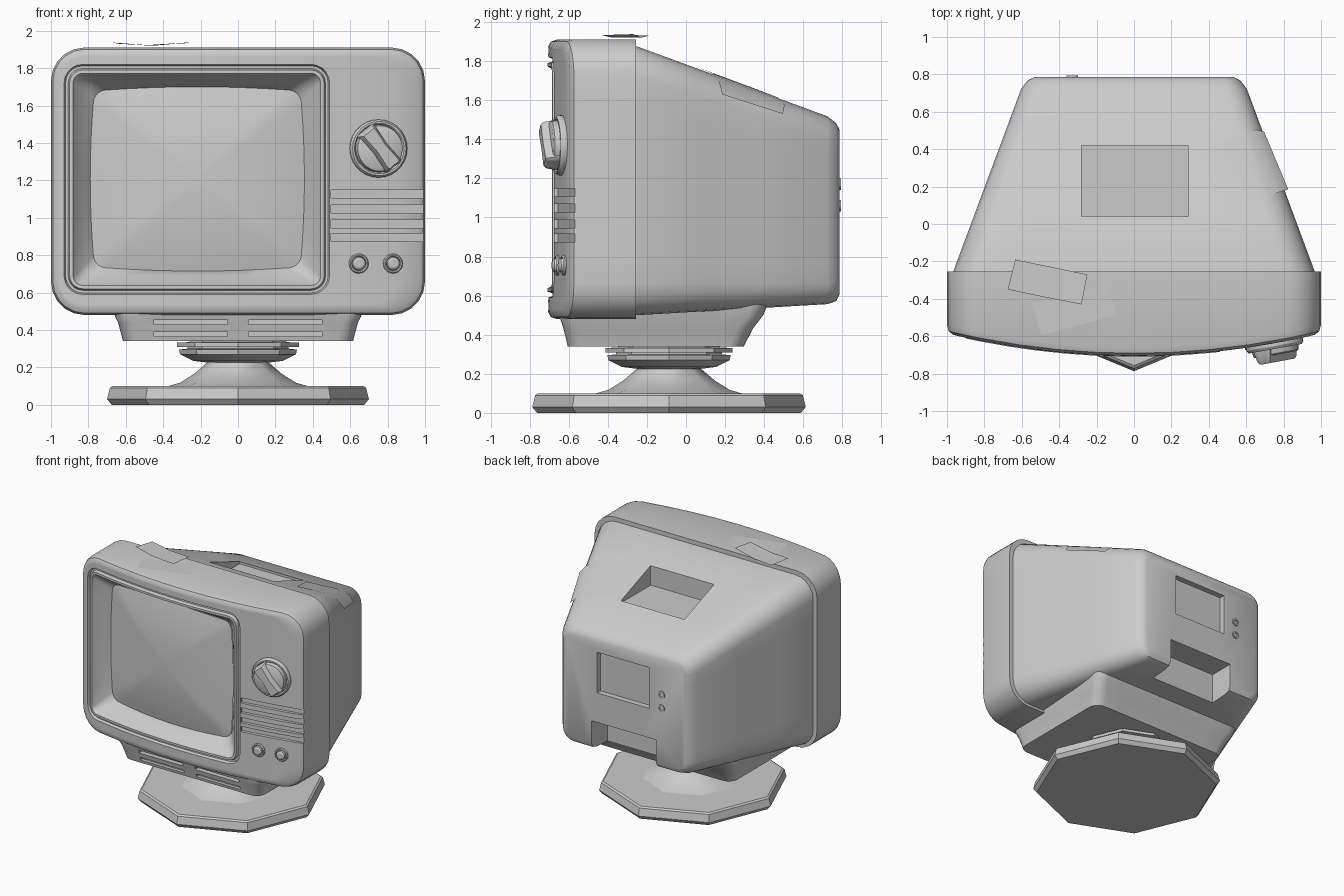
import bpy, bmesh
from math import sin, cos, pi, radians
from mathutils import Matrix, Vector

if "Cube" in bpy.data.objects:
    bpy.data.objects.remove(bpy.data.objects["Cube"])


def finish(name, bm, smooth=32, recalc=True):
    if recalc:
        bmesh.ops.recalc_face_normals(bm, faces=bm.faces)
    me = bpy.data.meshes.new(name)
    bm.to_mesh(me)
    bm.free()
    ob = bpy.data.objects.new(name, me)
    bpy.context.collection.objects.link(ob)
    shade(ob, smooth)
    return ob


def shade(ob, angle=32):
    bpy.ops.object.select_all(action='DESELECT')
    ob.select_set(True)
    bpy.context.view_layer.objects.active = ob
    bpy.ops.object.shade_smooth_by_angle(angle=radians(angle))


def loop(a0, a1, b0, b1, r, inset=0, bow=0, k=5, m=8):
    """Rounded rectangle outline with m divisions per side; bow swells the sides."""
    a0, a1, b0, b1 = a0 + inset, a1 - inset, b0 + inset, b1 - inset
    r = max(r - inset, 0.01)
    ca, cb, pts = (a0 + a1) / 2, (b0 + b1) / 2, []
    centres = [(a1 - r, b1 - r), (a0 + r, b1 - r), (a0 + r, b0 + r), (a1 - r, b0 + r)]
    for q, (x, y) in enumerate(centres):
        arc = [(x + r * cos((q + i / k) * pi / 2), y + r * sin((q + i / k) * pi / 2)) for i in range(k + 1)]
        nx, ny = centres[(q + 1) % 4]
        t = (q + 1) * pi / 2
        s, e = arc[-1], (nx + r * cos(t), ny + r * sin(t))
        pts += arc + [(s[0] + (e[0] - s[0]) * i / m, s[1] + (e[1] - s[1]) * i / m) for i in range(1, m)]
    ha, hb = (a1 - a0) / 2, (b1 - b0) / 2
    return [(a - bow * (a - ca) / ha * ((b - cb) / hb) ** 2,
             b - bow * (b - cb) / hb * ((a - ca) / ha) ** 2) for a, b in pts]


def lerp(A, B, t):
    return [tuple(p + (q - p) * t for p, q in zip(u, v)) for u, v in zip(A, B)]


def loft(name, rings, caps=(True, True), smooth=32):
    bm = bmesh.new()
    vs = [[bm.verts.new(p) for p in ring] for ring in rings]
    n = len(rings[0])
    for A, B in zip(vs, vs[1:]):
        for i in range(n):
            bm.faces.new((A[i], A[(i + 1) % n], B[(i + 1) % n], B[i]))
    for c, v in zip(caps, (vs[0], vs[-1])):
        if c:
            bm.faces.new(v)
    return finish(name, bm, smooth)


def lathe(name, profile, n, mat=Matrix(), smooth=32):
    return loft(name, [[mat @ Vector((r * cos(2 * pi * i / n), r * sin(2 * pi * i / n), z))
                        for i in range(n)] for r, z in profile], smooth=smooth)


def box_bm(bm, lo, hi, mat=Matrix()):
    c = [(a + b) / 2 for a, b in zip(lo, hi)]
    s = [b - a for a, b in zip(lo, hi)]
    bmesh.ops.create_cube(bm, size=1, matrix=mat @ Matrix.Translation(c) @ Matrix.Diagonal((*s, 1)))


def carve(ob, bm):
    cutter = finish("cutter", bm)
    cutter.hide_render = True
    mod = ob.modifiers.new("carve", 'BOOLEAN')
    mod.operation, mod.solver, mod.object = 'DIFFERENCE', 'EXACT', cutter
    bpy.context.view_layer.objects.active = ob
    bpy.ops.object.modifier_apply(modifier="carve")
    bpy.data.objects.remove(cutter)
    shade(ob)


def front(x):
    return -0.705 + 0.12 * x * x


def on_front(pts, d):
    return [(x, front(x) + d, z) for x, z in pts]


def flat(pts, y):
    return [(x, y, z) for x, z in pts]


# front bezel: shell, bowed face, stepped rim and sloping screen recess
OUT = (-1, 1, 0.48, 1.91, 0.18)
OPEN = (-0.93, 0.49, 0.59, 1.82, 0.1)
edge, hole = loop(*OUT, inset=0.035), loop(*OPEN)
glass = loop(-0.79, 0.355, 0.715, 1.7, 0.06, bow=0.022)
rings = [flat(loop(*OUT, inset=0.03), -0.255), flat(loop(*OUT), -0.255),
         on_front(loop(*OUT), 0.045), on_front(loop(*OUT, inset=0.01), 0.014)]
rings += [on_front(lerp(edge, hole, t), 0) for t in (0, 0.25, 0.5, 0.75, 1)]
rings += [on_front(loop(*OPEN, inset=0.008), 0.022), on_front(loop(*OPEN, inset=0.022), 0.022),
          on_front(loop(*OPEN, inset=0.03), -0.004), on_front(loop(*OPEN, inset=0.048), -0.004),
          on_front(loop(*OPEN, inset=0.06), 0.02), on_front(lerp(loop(*OPEN, inset=0.06), glass, 0.6), 0.085),
          on_front(glass, 0.13), flat(glass, -0.48)]
bezel = loft("front_bezel", rings)

# speaker grooves at the right of the face
bm = bmesh.new()
for z in (1.127, 1.047, 0.967, 0.895):
    m = Matrix.Translation((0.787, -0.705, z)) @ Matrix.Rotation(0.17, 4, 'Z')
    box_bm(bm, (-0.28, -0.1, -0.021), (0.28, 0.1, 0.021), m)
carve(bezel, bm)

# bulging screen glass
mid = [(-0.2175, 1.2075)] * len(glass)
rings = []
for t in (0, 0.12, 0.25, 0.4, 0.55, 0.7, 0.85, 0.96):
    rings.append(on_front(lerp(glass, mid, t), 0.125 - 0.055 * (1 - (1 - t) ** 2)))
loft("screen_glass", rings, (False, True), 60)

# tapered rear housing
F, B = (-0.965, 0.965, 0.5, 1.875, 0.16), (-0.58, 0.58, 0.56, 1.495, 0.11)
fl, bl = loop(*F), loop(*B)
rings = [flat(fl, -0.3), flat(fl, -0.25)]
rings += [flat(lerp(fl, bl, t), -0.25 + 1.035 * t) for t in (0.3, 0.6, 0.94)]
rings += [flat(loop(*B, inset=0.012), 0.768), flat(loop(*B, inset=0.045), 0.785)]
housing = loft("rear_housing", rings, smooth=40)
bm = bmesh.new()
box_bm(bm, (-0.28, 0.04, 1.61), (0.29, 0.42, 2.0))     # top handle recess
box_bm(bm, (-0.22, 0.74, 1.03), (0.25, 0.9, 1.36))     # rear panel recess
box_bm(bm, (-0.28, 0.58, 0.4), (0.3, 0.9, 0.79))       # lower rear notch
carve(housing, bm)

# frame for parts that point out of the face or the back
def facing(x, z, y=None):
    yaw = 0 if y else 0.24 * x
    m = Matrix.Translation((x, y or front(x), z)) @ Matrix.Rotation(yaw, 4, 'Z')
    return m @ Matrix.Rotation((-1 if y else 1) * pi / 2, 4, 'X')


# rear sockets
for i, z in enumerate((1.17, 1.06)):
    lathe(f"rear_socket_{i + 1}", [(0.03, -0.01), (0.03, 0.008), (0.018, 0.008), (0.016, -0.005)], 12,
          facing(-0.33, z, 0.785))

# tuning knob with a diagonal tapered grip
knob = facing(0.75, 1.37)
lathe("knob_dial", [(0.155, -0.03), (0.155, 0.015), (0.145, 0.03), (0.135, 0.03), (0.128, 0.022),
                    (0.122, 0.055), (0.11, 0.062)], 28, knob)
grip = knob @ Matrix.Rotation(radians(-52), 4, 'Z')
loft("knob_grip", [[grip @ Vector((x, y, z)) for x, y in loop(-a, a, -b, b, r, k=3, m=2, bow=-0.012)]
                   for a, b, r, z in ((0.125, 0.052, 0.03, 0.03), (0.12, 0.038, 0.025, 0.085),
                                      (0.11, 0.028, 0.02, 0.1))])

# push buttons
for i, x in enumerate((0.645, 0.828)):
    lathe(f"button_{i + 1}", [(0.053, -0.03), (0.053, 0.006), (0.047, 0.014), (0.04, 0.012), (0.037, 0.004),
                              (0.034, 0.022), (0.022, 0.03)], 20, facing(x, 0.755))

# tub under the housing with front vents
tub = loft("lower_tub", [[(x, y, z) for x, y in loop(-w, w, y0, y1, 0.08)]
                         for w, y0, y1, z in ((0.615, -0.605, 0.295, 0.34), (0.64, -0.628, 0.345, 0.435),
                                              (0.67, -0.65, 0.395, 0.5), (0.68, -0.65, 0.425, 0.57))])
bm = bmesh.new()
for z in (0.44, 0.377):
    for x in (-0.45, 0.055):
        box_bm(bm, (x, -0.75, z - 0.012), (x + 0.395, -0.585, z + 0.012))
carve(tub, bm)

# eight-sided pedestal: base plate, flared neck, swivel disc
at = Matrix.Translation((0, -0.087, 0))
lathe("base_plate", [(0.675, 0), (0.70, 0.03), (0.685, 0.09), (0.67, 0.1), (0.38, 0.1)], 8, at, 25)
lathe("flared_neck", [(0.39, 0.095), (0.31, 0.118), (0.235, 0.165), (0.165, 0.225), (0.165, 0.25)], 8, at, 50)
lathe("swivel_disc", [(0.16, 0.225), (0.24, 0.235), (0.31, 0.27), (0.315, 0.295), (0.27, 0.3), (0.27, 0.308),
                      (0.325, 0.31), (0.325, 0.332), (0.26, 0.335), (0.26, 0.36)], 8, at, 25)


# strips of tape: each is a row of paired points
def tape(name, a, b):
    bm = bmesh.new()
    A, C = [bm.verts.new(p) for p in a], [bm.verts.new(p) for p in b]
    for i in range(len(a) - 1):
        bm.faces.new((A[i], C[i], C[i + 1], A[i + 1]))
    bmesh.ops.recalc_face_normals(bm, faces=bm.faces)
    if sum(f.normal.z for f in bm.faces) < 0:
        bmesh.ops.reverse_faces(bm, faces=bm.faces)
    finish(name, bm, 60, False)


tape("tape_upper", [(-0.675, -0.35, 1.937), (-0.5, -0.387, 1.922), (-0.28, -0.43, 1.933)],
     [(-0.635, -0.19, 1.93), (-0.45, -0.228, 1.92), (-0.25, -0.27, 1.938)])
tape("tape_lower", [(-0.495, -0.595, 1.914), (-0.095, -0.485, 1.914)],
     [(-0.545, -0.43, 1.914), (-0.14, -0.32, 1.914)])
tape("tape_corner", [(0.49, 0.06, 1.768), (0.68, 0.135, 1.738), (0.775, 0.17, 1.69), (0.825, 0.185, 1.63)],
     [(0.34, 0.39, 1.645), (0.56, 0.475, 1.612), (0.65, 0.505, 1.575), (0.695, 0.495, 1.53)])
